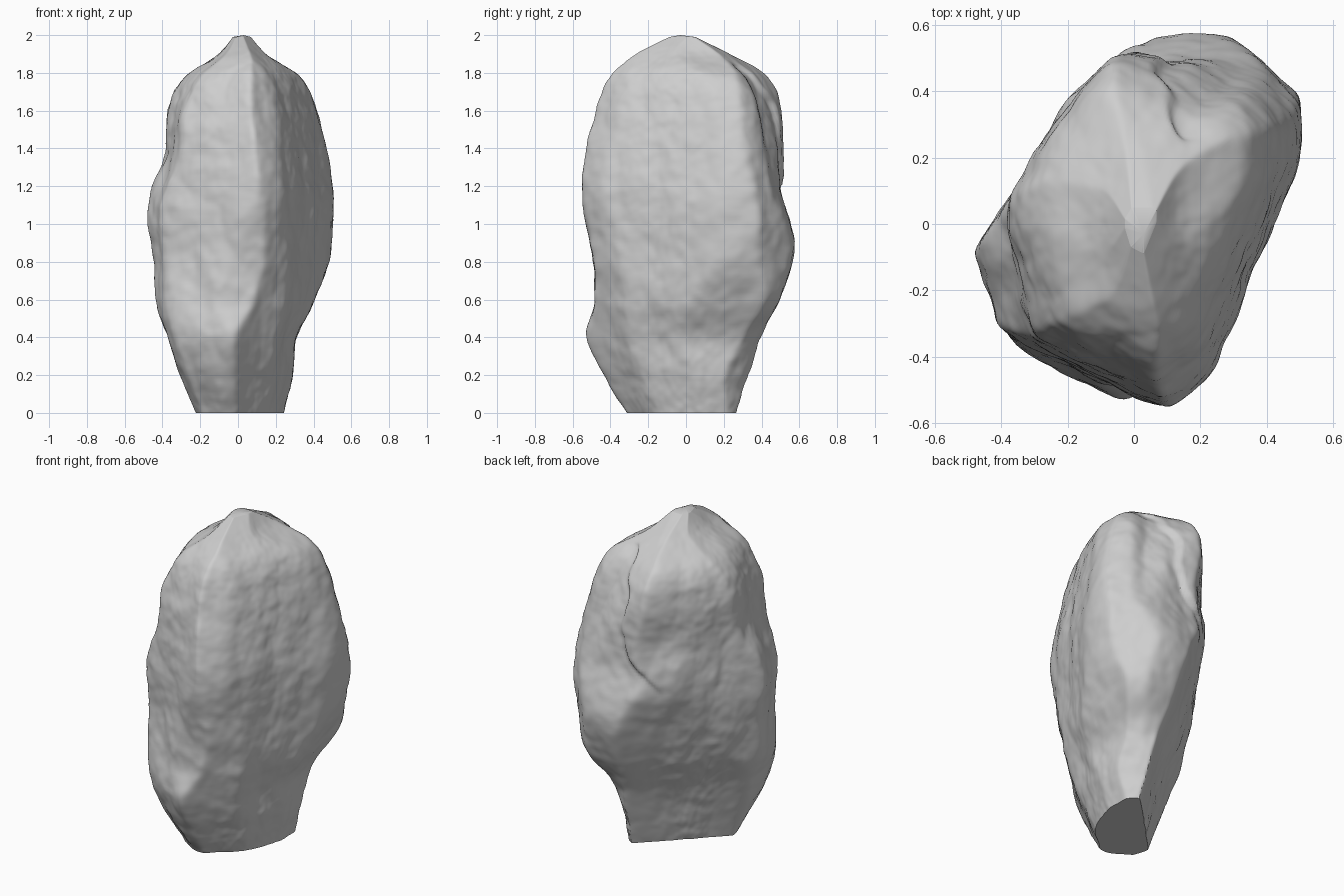
import bpy, bmesh, math
from mathutils import Vector, noise

if "Cube" in bpy.data.objects:
    bpy.data.objects.remove(bpy.data.objects["Cube"], do_unlink=True)

RINGS, SEGMENTS = 170, 220

# Heights of the measured sections
levels = [0, .2, .4, .6, .85, 1.1, 1.35, 1.6, 1.78, 1.9, 2]

# Compass angle of each broad face -> its distance from the axis at every level
faces = {
    0: [.24, .3, .31, .4, .49, .5, .49, .42, .33, .15, .06],
    45: [.32, .36, .44, .57, .62, .62, .58, .5, .42, .27, .07],
    68: [.31, .38, .44, .58, .64, .61, .55, .48, .39, .22, .05],
    90: [.28, .37, .4, .5, .57, .54, .52, .5, .45, .23, .03],
    135: [.06, .12, .18, .27, .35, .41, .38, .4, .36, .2, .03],
    149: [.12, .18, .25, .31, .35, .37, .36, .36, .3, .14, .02],
    180: [.24, .3, .37, .45, .45, .5, .39, .37, .28, .1, .02],
    197: [.26, .36, .43, .47, .47, .48, .4, .36, .27, .12, .02],
    243: [.31, .42, .49, .48, .46, .46, .45, .41, .34, .21, .05],
    270: [.31, .44, .52, .49, .5, .55, .58, .5, .41, .29, .09],
    315: [.21, .3, .36, .41, .45, .48, .46, .4, .34, .24, .07],
    338: [.2, .26, .3, .36, .38, .39, .37, .33, .27, .16, .05],
}


def smoothstep(low, high, value):
    t = min(max((value - low) / (high - low), 0), 1)
    return t * t * (3 - 2 * t)


def slope(values, i):
    """Average slope of a profile around level i."""
    a, b = max(i - 1, 0), min(i + 1, len(levels) - 1)
    return (values[b] - values[a]) / (levels[b] - levels[a])


def profile(values, z):
    """Smooth curve through the measured distances of one face."""
    i = max(k for k in range(len(levels) - 1) if levels[k] <= z)
    step = levels[i + 1] - levels[i]
    t = (z - levels[i]) / step
    blend = t * t * (3 - 2 * t)
    bend = t * (1 - t) * step * (slope(values, i) * (1 - t) - slope(values, i + 1) * t)
    return max(values[i] + (values[i + 1] - values[i]) * blend + bend, .015)


def base_radius(angle, distances):
    """Slightly rounded intersection of all the face planes."""
    power = 60
    total = sum((max(math.cos(angle - a), 0) / d) ** power for a, d in distances)
    return total ** (-1 / power)


def back_crack(p):
    """Step down beside the curved edge of the slab on the upper back."""
    across = (p.x + p.y) * math.sqrt(.5)
    outward = (p.y - p.x) * math.sqrt(.5)
    edge = .43 - (p.z - 1.5) ** 2 + .05 * noise.noise(p * 5)
    beside = smoothstep(-.01, .015, across - edge) * smoothstep(.02, .12, outward)
    return -.03 * beside * smoothstep(1, 1.2, p.z)


def roughness(p):
    """Broad lumps, slanted chips and fine grain."""
    lumps = noise.fractal(p * 2.6 + Vector((3, 7, 1)), 1, 2, 3) * .012
    slanted = Vector((p.x * 5, p.y * 5, p.z * 2.4 + p.x * 2))
    chips = (noise.voronoi(slanted)[0][0] - .4) * -.022
    grain = noise.fractal(p * 15, .9, 2, 2) * .005
    return lumps + chips + grain


# Rock body: stacked rings shaped by the faces, then weathered
bm = bmesh.new()
rings = []
for r in range(RINGS):
    z = 1.99 * math.sin(r / (RINGS - 1) * math.pi / 2) ** 1.15
    distances = [(math.radians(a), profile(d, z)) for a, d in faces.items()]
    fade = 1 - smoothstep(1.86, 2, z)
    ring = []
    for s in range(SEGMENTS):
        angle = 2 * math.pi * s / SEGMENTS
        radius = base_radius(angle, distances)
        direction = Vector((math.cos(angle), math.sin(angle), 0))
        p = direction * radius + Vector((0, 0, z))
        radius += (roughness(p) + back_crack(p)) * fade
        ring.append(bm.verts.new(direction * max(radius, .012) + Vector((0, 0, z))))
    rings.append(ring)

for low, high in zip(rings, rings[1:]):
    for s in range(SEGMENTS):
        n = (s + 1) % SEGMENTS
        bm.faces.new((low[s], low[n], high[n], high[s]))

# Peak and flat foot
peak = bm.verts.new((.03, -.03, 2))
for s in range(SEGMENTS):
    bm.faces.new((rings[-1][s], rings[-1][(s + 1) % SEGMENTS], peak))
bm.faces.new(rings[0][::-1])

# Relax the rings a little so the chips look weathered
body = [v for ring in rings[2:-1] for v in ring]
bmesh.ops.smooth_vert(bm, verts=body, factor=.4, use_axis_x=True, use_axis_y=True, use_axis_z=False)
bmesh.ops.recalc_face_normals(bm, faces=bm.faces)

mesh = bpy.data.meshes.new("rock")
bm.to_mesh(mesh)
bm.free()
rock = bpy.data.objects.new("rock", mesh)
bpy.context.collection.objects.link(rock)

# Plain grey stone
stone = bpy.data.materials.new("grey_stone")
stone.use_nodes = True
colour = (.62, .62, .62, 1)
stone.diffuse_color = colour
shader = next(n for n in stone.node_tree.nodes if n.type == "BSDF_PRINCIPLED")
shader.inputs["Base Color"].default_value = colour
shader.inputs["Roughness"].default_value = .9
mesh.materials.append(stone)

bpy.ops.object.select_all(action="DESELECT")
rock.select_set(True)
bpy.context.view_layer.objects.active = rock
bpy.ops.object.shade_smooth_by_angle(angle=math.radians(40))
